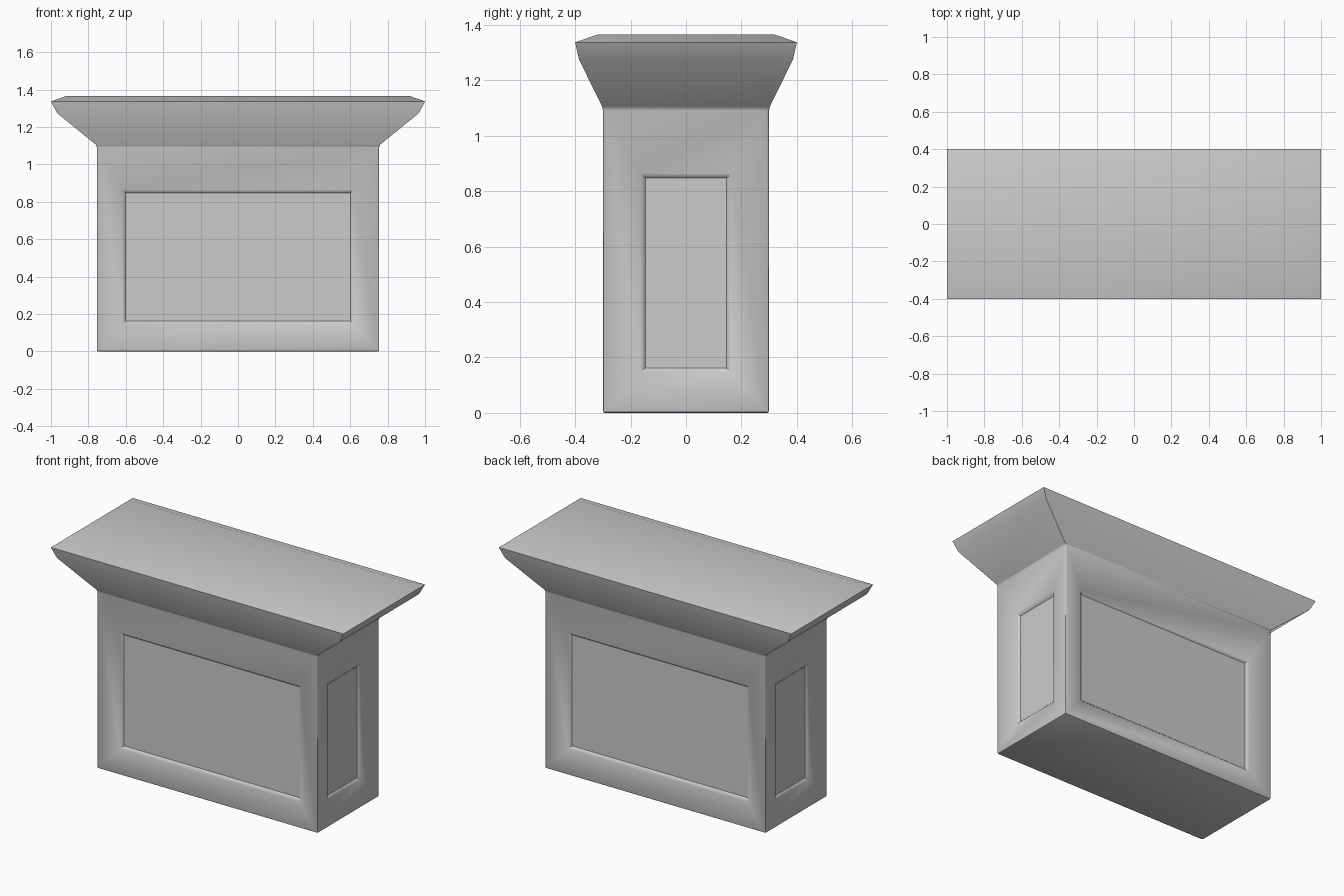
import bpy, bmesh
from mathutils import Vector

if "Cube" in bpy.data.objects:
    bpy.data.objects.remove(bpy.data.objects["Cube"])

bm = bmesh.new()

# Rectangular sections from the foot to the top: half x, half y, z
sections = [(0.755, 0.30, 0.0), (0.755, 0.30, 1.10),
            (0.968, 0.386, 1.275), (1.0, 0.40, 1.337), (0.92, 0.32, 1.365)]
rings = [[bm.verts.new((sx * hx, sy * hy, z))
          for sx, sy in ((-1, -1), (1, -1), (1, 1), (-1, 1))]
         for hx, hy, z in sections]
bm.faces.new(rings[0][::-1])
bm.faces.new(rings[-1])
for low, high in zip(rings, rings[1:]):
    for i in range(4):
        j = (i + 1) % 4
        bm.faces.new((low[i], low[j], high[j], high[i]))
bm.normal_update()

# Small bevel on the box edges below the flared top
body = set(rings[0] + rings[1])
edges = [e for e in bm.edges if all(v in body for v in e.verts)]
bmesh.ops.bevel(bm, geom=edges, offset=0.008, offset_type='OFFSET',
                segments=2, profile=0.5, affect='EDGES')
bm.normal_update()


def sink(face, normal, half, bottom, top, level):
    """Inset a wall face to a given rectangle and distance from the centre."""
    bmesh.ops.inset_individual(bm, faces=[face], thickness=0.01, depth=0)
    mid = face.calc_center_median()
    across = Vector((-normal.y, normal.x, 0))
    for v in face.verts:
        side = half if (v.co - mid).dot(across) > 0 else -half
        z = top if v.co.z > mid.z else bottom
        v.co = normal * level + across * side + Vector((0, 0, z))


# Dished walls with a sunken panel on all four sides
walls = [f for f in bm.faces if f.calc_area() > 0.5 and abs(f.normal.z) < 0.1]
for f in walls:
    n = Vector((round(f.normal.x), round(f.normal.y), 0))
    wide = abs(n.y) > 0.5
    level = 0.30 if wide else 0.755
    half = 0.618 if wide else 0.164
    sink(f, n, half, 0.145, 0.865, level - 0.027)
    sink(f, n, half - 0.017, 0.162, 0.848, level - 0.045)

bmesh.ops.recalc_face_normals(bm, faces=bm.faces)
mesh = bpy.data.meshes.new("panelled_pedestal")
bm.to_mesh(mesh)
bm.free()
pedestal = bpy.data.objects.new("panelled_pedestal", mesh)
bpy.context.collection.objects.link(pedestal)

# Smooth shading with crisp outer edges
bpy.context.view_layer.objects.active = pedestal
pedestal.select_set(True)
bpy.ops.object.shade_smooth_by_angle(angle=0.7)
